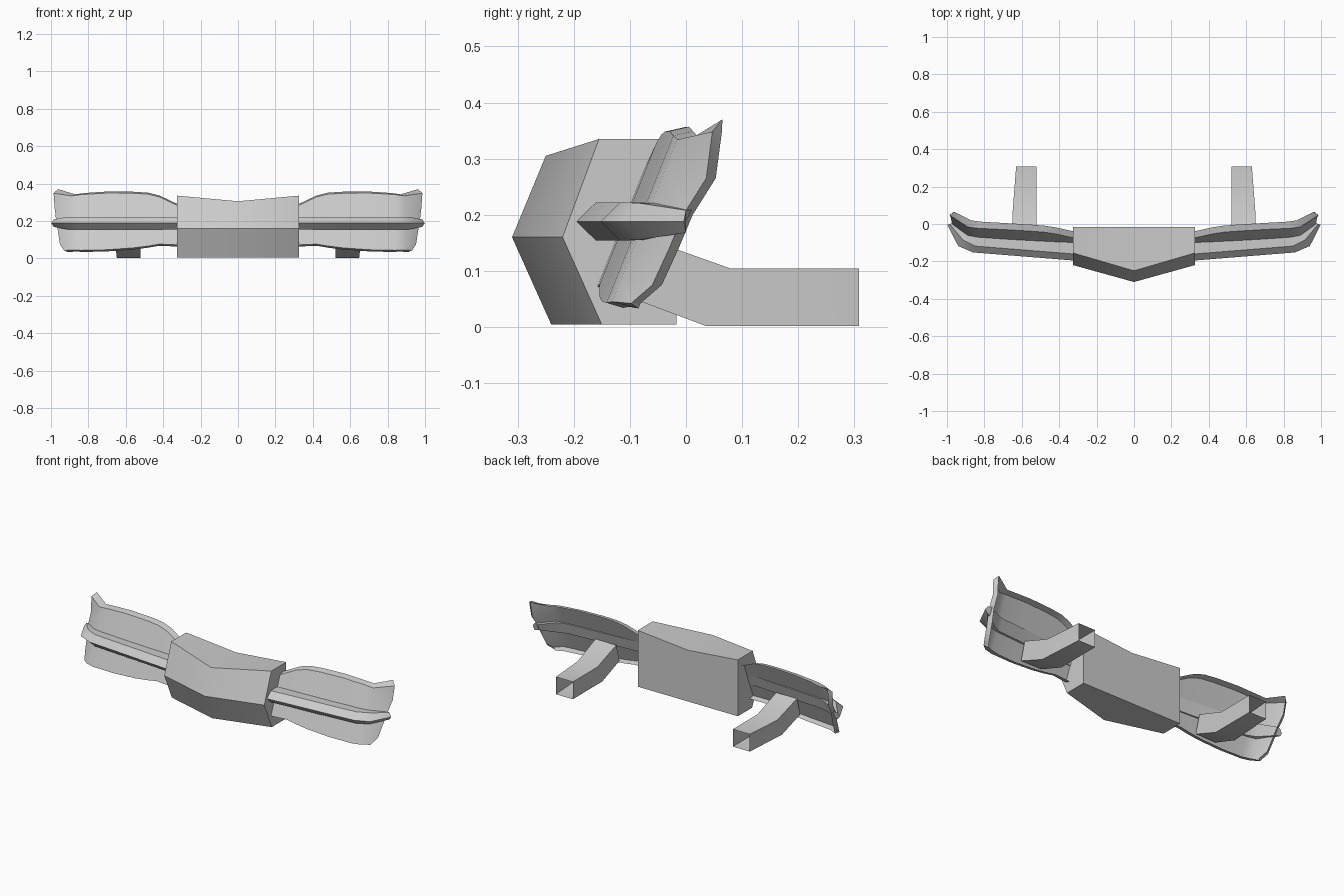
import bpy, bmesh
from math import radians

if "Cube" in bpy.data.objects:
    bpy.data.objects.remove(bpy.data.objects["Cube"])


def loft(name, sections, closed=False, caps=(False, False), mirror=False):
    """Skin a row of equal-length point sections into one surface."""
    bm = bmesh.new()
    rings = [[bm.verts.new(p) for p in s] for s in sections]
    n = len(rings[0])
    for a, b in zip(rings, rings[1:]):
        for i in range(n if closed else n - 1):
            j = (i + 1) % n
            bm.faces.new((a[i], a[j], b[j], b[i]))
    if caps[0]:
        bm.faces.new(rings[0][::-1])
    if caps[1]:
        bm.faces.new(rings[-1])
    bmesh.ops.recalc_face_normals(bm, faces=bm.faces)
    me = bpy.data.meshes.new(name)
    bm.to_mesh(me)
    bm.free()
    ob = bpy.data.objects.new(name, me)
    bpy.context.collection.objects.link(ob)
    bpy.ops.object.select_all(action='DESELECT')
    bpy.context.view_layer.objects.active = ob
    ob.select_set(True)
    bpy.ops.object.shade_smooth_by_angle(angle=radians(30))
    if mirror:
        ob.modifiers.new("Mirror", 'MIRROR').use_mirror_merge = False
    return ob


# Centre block: pointed nose, top dips at the middle
side = [(-0.017, 0.004), (-0.15, 0.004), (-0.22, 0.16), (-0.155, 0.335), (-0.017, 0.335)]
mid = [(-0.017, 0.004), (-0.24, 0.004), (-0.31, 0.16), (-0.25, 0.305), (-0.017, 0.305)]
loft("centre_block", [[(x, y, z) for y, z in prof]
     for x, prof in ((-0.325, side), (0, mid), (0.325, side))],
     closed=True, caps=(True, True))

# Wing panels: slanted sheet with a rim folded back on every outer edge
wing = []
for x, off, zt, zb in ((0.325, 0, 0.283, 0.072), (0.42, 0.003, 0.328, 0.076),
                       (0.48, 0.006, 0.343, 0.066), (0.56, 0.01, 0.348, 0.056),
                       (0.7, 0.018, 0.349, 0.046), (0.84, 0.028, 0.341, 0.043),
                       (0.89, 0.038, 0.334, 0.045)):
    sec = [(x, -0.155 + 0.4 * (z - 0.08) + off, z)
           for z in (zt, zt * 0.7 + 0.06, 0.2, 0.14, zb * 0.6 + 0.056, zb)]
    bend = 0.02 if x > 0.8 else 0
    top, low = sec[0], sec[-1]
    wing.append([(x - bend, top[1] + 0.035, top[2] + 0.008)] + sec
                + [(x - bend, low[1] + 0.03, low[2] - 0.009)])
end = [(0.962, 0.065, 0.37), (0.986, 0.047, 0.348), (0.98, 0.036, 0.265),
       (0.972, -0.005, 0.2), (0.962, -0.03, 0.14), (0.952, -0.06, 0.075),
       (0.93, -0.098, 0.042), (0.91, -0.085, 0.033)]
wing.append(end)
wing.append([end[0]] + [(x - 0.02, y + 0.017, z) for x, y, z in end[1:-1]] + [end[-1]])
loft("wing_panel", wing, mirror=True)

# Trim bars: wedge-nosed rail following the wing to a tip
rail = []
for nose, top, back, h in (((0.325, -0.195), (0.325, -0.16), (0.325, -0.10), 0.034),
                           ((0.86, -0.152), (0.85, -0.118), (0.83, -0.064), 0.034),
                           ((0.94, -0.118), (0.915, -0.085), (0.88, -0.045), 0.033),
                           ((0.998, -0.004), (0.985, 0.0), (0.962, 0.01), 0.02)):
    zc = 0.188
    rail.append([(*back, zc + h), (*top, zc + h), (*nose, zc),
                 (*top, zc - h), (back[0], back[1] - 0.022, zc - h)])
loft("trim_bar", rail, closed=True, caps=(True, True), mirror=True)

# Mounting arms: open square tubes bent up to the panels
arm = []
for yt, zt, yb, zb, x1 in ((0.308, 0.104, 0.308, 0.002, 0.63),
                           (0.08, 0.104, 0.035, 0.002, 0.648),
                           (-0.095, 0.166, -0.125, 0.062, 0.655)):
    arm.append([(0.52, yb, zb), (x1, yb, zb), (x1, yt, zt), (0.52, yt, zt)])
loft("mounting_arm", arm, closed=True, mirror=True)
